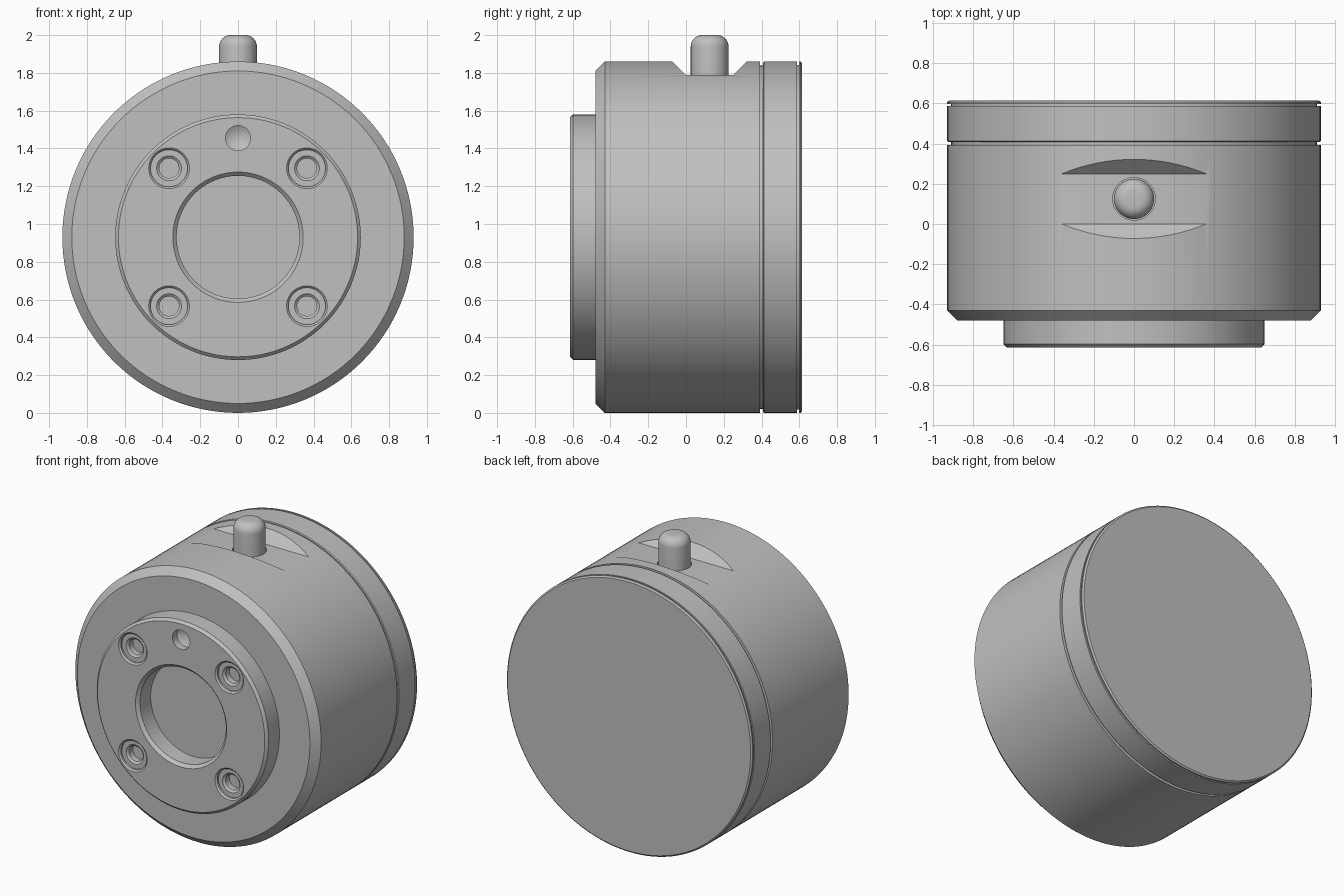
import bpy, bmesh, math
from mathutils import Matrix, Vector

cube = bpy.data.objects.get("Cube")
if cube:
    bpy.data.objects.remove(cube, do_unlink=True)

AXIS_Z = 0.93          # height of the main axis
R = 0.93               # housing radius
FACE = -0.615          # front face of the boss
SLOT_Y = 0.125         # middle of the top slot

steel = bpy.data.materials.new("steel_grey")
steel.use_nodes = True
grey = (0.53, 0.53, 0.53, 1)
steel.diffuse_color = grey
steel.node_tree.nodes["Principled BSDF"].inputs["Base Color"].default_value = grey

ALONG_Y = Matrix.Rotation(-math.pi / 2, 4, 'X')


def finish(name, bm):
    bmesh.ops.recalc_face_normals(bm, faces=bm.faces)
    mesh = bpy.data.meshes.new(name)
    bm.to_mesh(mesh)
    bm.free()
    mesh.materials.append(steel)
    obj = bpy.data.objects.new(name, mesh)
    bpy.context.collection.objects.link(obj)
    return obj


def lathe(name, profile, place, steps=128, closed=False):
    """Spin (radius, height) points about local z, then place the solid."""
    bm = bmesh.new()
    verts = [bm.verts.new((r, 0, h)) for r, h in profile]
    edges = [bm.edges.new(pair) for pair in zip(verts, verts[1:])]
    if closed:
        edges.append(bm.edges.new((verts[-1], verts[0])))
    bmesh.ops.spin(bm, geom=verts + edges, cent=(0, 0, 0), axis=(0, 0, 1),
                   angle=2 * math.pi, steps=steps)
    bmesh.ops.remove_doubles(bm, verts=bm.verts, dist=1e-5)
    bm.transform(place)
    return finish(name, bm)


def cut(target, cutter):
    mod = target.modifiers.new("cut", 'BOOLEAN')
    mod.operation = 'DIFFERENCE'
    mod.solver = 'EXACT'
    mod.object = cutter
    bpy.ops.object.select_all(action='DESELECT')
    bpy.context.view_layer.objects.active = target
    target.select_set(True)
    bpy.ops.object.modifier_apply(modifier=mod.name)
    bpy.data.objects.remove(cutter, do_unlink=True)


def on_axis(x=0, y=0, dz=0):
    return Matrix.Translation((x, y, AXIS_Z + dz)) @ ALONG_Y


# Main housing with front chamfer and a recessed neck at the rear seam
housing = lathe("housing", [(0, -0.48), (0.88, -0.48), (R, -0.43), (R, 0.393),
                            (0.91, 0.393), (0.91, 0.42), (0, 0.42)], on_axis())

# Rear ring and back plate, parted by a narrow groove
rear_ring = lathe("rear_ring", [(0, 0.408), (0.925, 0.408), (R, 0.413), (R, 0.587),
                                (0.912, 0.587), (0.912, 0.605), (0, 0.605)], on_axis())
back_plate = lathe("back_plate", [(0, 0.598), (R, 0.598), (R, 0.607),
                                  (0.92, 0.615), (0, 0.615)], on_axis())

# Front boss: an annulus whose bore ends on the housing face
boss = lathe("front_boss", [(0.345, FACE), (0.633, FACE), (0.65, FACE + 0.017),
                            (0.65, -0.47), (0.325, -0.47), (0.325, FACE + 0.02)],
             on_axis(), closed=True)

# Four stepped screw holes in the boss
for sx in (-1, 1):
    for sz in (-1, 1):
        cut(boss, lathe("screw_cutter",
                        [(0, -0.02), (0.108, -0.02), (0.108, 0), (0.098, 0.01),
                         (0.098, 0.022), (0.066, 0.022), (0.052, 0.034),
                         (0.052, 0.075), (0, 0.075)],
                        on_axis(sx * 0.365, FACE, sz * 0.365), 48))

# Conical locating hole above the bore
cut(boss, lathe("locating_cutter", [(0, -0.02), (0.066, -0.02), (0.066, 0.05), (0, 0.09)],
                on_axis(0, FACE, 0.525), 48))

# Slot with sloped sides across the top of the housing
FLOOR = 1.788
bm = bmesh.new()
section = [(-0.125, FLOOR), (0.125, FLOOR), (0.325, FLOOR + 0.2), (-0.325, FLOOR + 0.2)]
side = bm.faces.new([bm.verts.new((-0.6, SLOT_Y + y, z)) for y, z in section])
extruded = bmesh.ops.extrude_face_region(bm, geom=[side])["geom"]
bmesh.ops.translate(bm, vec=Vector((1.2, 0, 0)),
                    verts=[v for v in extruded if isinstance(v, bmesh.types.BMVert)])
cut(housing, finish("slot_cutter", bm))

# Clearance hole for the pin
cut(housing, lathe("pin_hole_cutter", [(0, -0.05), (0.106, -0.05), (0.106, 0.03), (0, 0.03)],
                   Matrix.Translation((0, SLOT_Y, FLOOR)), 64))

# Round-topped pin standing in the slot
BEND = 0.06
dome = [(0.1 - BEND + BEND * math.cos(a), 2 - BEND + BEND * math.sin(a))
        for a in (i * math.pi / 16 for i in range(9))]
pin = lathe("top_pin", [(0, 1.72), (0.1, 1.72)] + dome + [(0, 2)],
            Matrix.Translation((0, SLOT_Y, 0)), 64)

# Smooth curved walls, keep machined edges sharp
bpy.ops.object.select_all(action='DESELECT')
for part in (housing, rear_ring, back_plate, boss, pin):
    part.select_set(True)
bpy.context.view_layer.objects.active = housing
bpy.ops.object.shade_smooth_by_angle(angle=math.radians(25))
